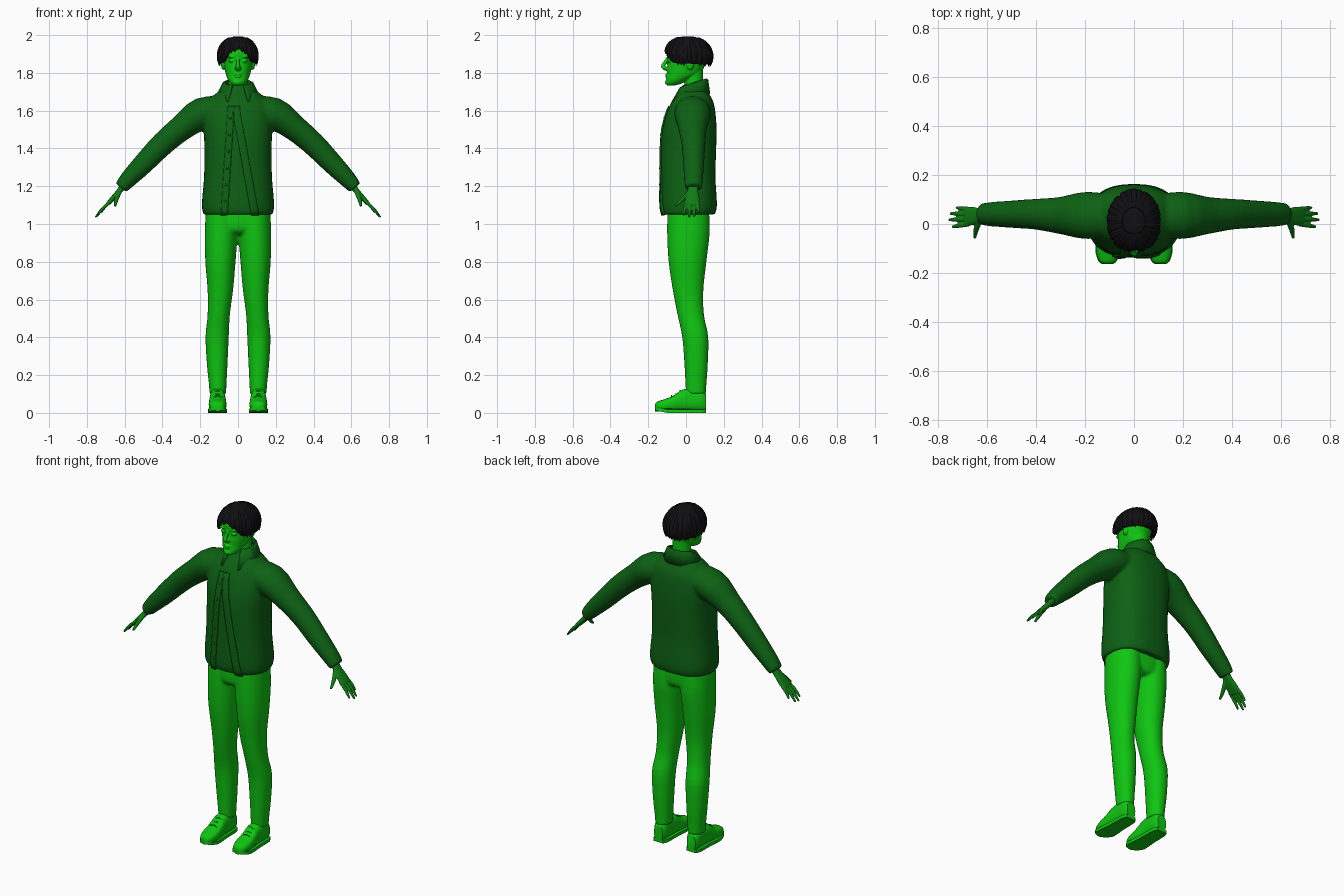
import bpy, bmesh, math, random
from mathutils import Vector

random.seed(4)
cube = bpy.data.objects.get("Cube")
if cube:
    bpy.data.objects.remove(cube, do_unlink=True)


def material(name, rgb):
    m = bpy.data.materials.new(name)
    m.use_nodes = True
    m.diffuse_color = (*rgb, 1)
    m.node_tree.nodes["Principled BSDF"].inputs["Base Color"].default_value = (*rgb, 1)
    return m


BRIGHT = material("bright green", (0.005, 0.56, 0.006))
JACKET = material("dark green", (0.004, 0.12, 0.007))
HAND = material("mid green", (0.005, 0.2, 0.008))
HAIR = material("soft black", (0.005, 0.005, 0.006))


def spline(rows, n=4):
    """Catmull-Rom interpolation of equal-length number rows."""
    out = []
    for i in range(len(rows) - 1):
        p = [rows[max(0, min(len(rows) - 1, i + k))] for k in (-1, 0, 1, 2)]
        for s in range(n):
            t = s / n
            out.append([b + 0.5 * t * (c - a + t * (2*a - 5*b + 4*c - d + t * (3*(b - c) + d - a)))
                        for a, b, c, d in zip(*p)])
    return out + [list(rows[-1])]


def unit_loop(e, n):
    """Points of a superellipse with exponent e."""
    pts = []
    for i in range(n):
        c, s = math.cos(math.tau * i / n), math.sin(math.tau * i / n)
        pts.append((math.copysign(abs(c) ** (2 / e), c), math.copysign(abs(s) ** (2 / e), s)))
    return pts


def stack(rows, e=2.3, n=32, steps=4):
    """Rings stacked in z from rows of z, x low, x high, y front, y back."""
    return [[Vector(((a + b + (b - a) * u) / 2, (f + k + (k - f) * v) / 2, z))
             for u, v in unit_loop(e, n)] for z, a, b, f, k in spline(rows, steps)]


def tube(rows, ref=(0, 1, 0), n=16, steps=3, e=2):
    """Rings along a path of x, y, z, radius across ref, radius along ref."""
    rows = spline(rows, steps)
    pts = [Vector(r[:3]) for r in rows]
    rings = []
    for i, r in enumerate(rows):
        t = (pts[min(i + 1, len(pts) - 1)] - pts[max(i - 1, 0)]).normalized()
        a = t.cross(Vector(ref)).normalized()
        b = a.cross(t)
        rings.append([pts[i] + a * u * r[3] + b * v * r[4] for u, v in unit_loop(e, n)])
    return rings


def ball(c, r):
    rows = []
    for i in range(9):
        a = math.pi * (0.03 + 0.94 * i / 8)
        w = math.sin(a)
        rows.append((c[2] - r[2] * math.cos(a), c[0] - r[0] * w, c[0] + r[0] * w,
                     c[1] - r[1] * w, c[1] + r[1] * w))
    return stack(rows, 2, 16, 1)


def mirrored(rings):
    return [[Vector((-p.x, p.y, p.z)) for p in ring] for ring in rings]


def build(name, parts, mat, voxel=0, relax=3, closed=True, solid=0):
    """One object from lofted parts, optionally fused into one skin."""
    bm = bmesh.new()
    for rings in parts:
        vs = [[bm.verts.new(p) for p in ring] for ring in rings]
        n = len(vs[0])
        for lo, hi in zip(vs, vs[1:]):
            for i in range(n if closed else n - 1):
                bm.faces.new((lo[i], lo[(i + 1) % n], hi[(i + 1) % n], hi[i]))
        if closed:
            bm.faces.new(vs[0])
            bm.faces.new(vs[-1])
    bmesh.ops.recalc_face_normals(bm, faces=bm.faces)
    me = bpy.data.meshes.new(name)
    bm.to_mesh(me)
    bm.free()
    me.materials.append(mat)
    ob = bpy.data.objects.new(name, me)
    bpy.context.collection.objects.link(ob)
    if solid:
        m = ob.modifiers.new("thickness", 'SOLIDIFY')
        m.thickness, m.offset = solid, 0
    if voxel:
        m = ob.modifiers.new("fuse", 'REMESH')
        m.mode, m.voxel_size, m.use_smooth_shade = 'VOXEL', voxel, True
        m = ob.modifiers.new("relax", 'SMOOTH')
        m.factor, m.iterations = 0.5, relax
    bpy.ops.object.select_all(action='DESELECT')
    ob.select_set(True)
    bpy.context.view_layer.objects.active = ob
    bpy.ops.object.shade_smooth_by_angle(angle=math.radians(45))
    return ob


# Trousers: pelvis and two legs fused
leg = stack([(1.08, 0, .17, -.098, .122), (.95, .002, .176, -.1, .125), (.8, .013, .173, -.092, .108),
             (.65, .026, .161, -.07, .092), (.52, .043, .161, -.045, .095), (.4, .049, .172, -.02, .118),
             (.25, .056, .164, -.008, .115), (.15, .061, .154, -.003, .108), (.1, .063, .151, 0, .105)], 2.1)
pelvis = stack([(.945, -.1, .1, -.06, .09), (.98, -.165, .165, -.095, .12), (1.12, -.165, .165, -.095, .12)], 2.3)
build("trousers", [leg, mirrored(leg), pelvis], BRIGHT, .008, 4)

# Jacket: body and sleeves fused
BODY = [(z, -w, w, f, k) for z, w, f, k in (
    (1.05, .183, -.128, .152), (1.08, .19, -.136, .162), (1.13, .19, -.138, .163), (1.25, .18, -.136, .156),
    (1.4, .178, -.133, .16), (1.5, .182, -.125, .162), (1.58, .18, -.105, .157), (1.64, .165, -.08, .147),
    (1.68, .13, -.055, .128), (1.72, .08, -.025, .107), (1.74, .066, -.015, .1))]
sleeve = tube([(.06, .035, 1.605, .07, .08), (.19, .035, 1.585, .085, .097), (.3, .035, 1.508, .069, .076),
               (.4, .04, 1.423, .063, .063), (.5, .04, 1.32, .056, .056), (.58, .04, 1.238, .046, .05),
               (.62, .04, 1.192, .037, .045)], n=24)
build("jacket", [stack(BODY, 2.4), sleeve, mirrored(sleeve)], JACKET, .009, 5)


def chest_y(x, z):
    row = min(spline(BODY, 20), key=lambda r: abs(r[0] - z))
    mid, half = (row[3] + row[4]) / 2, (row[4] - row[3]) / 2
    return mid - half * (1 - min(1, abs(x) / row[2]) ** 2.4) ** (1 / 2.4)


# Front plackets and hem-wide edges of the open jacket
def placket(name, edge, width):
    rings = []
    for i in range(25):
        z = 1.047 + .575 * i / 24
        xs = [edge(z) + width * k / 4 for k in range(5)]
        rings.append([Vector((x, chest_y(x, z) - .002, z)) for x in xs])
    build(name, [rings], JACKET, closed=False, solid=.009)


placket("left_placket", lambda z: .07 - .1 * min(1, (z - 1.05) / .55), .04)
placket("right_placket", lambda z: -.055 + .035 * (z - 1.05) / .55, -.035)
buttons = []
for i in range(6):
    z = 1.12 + .088 * i
    x = -.072 + .035 * (z - 1.05) / .55
    buttons.append(ball((x, chest_y(x, z) - .007, z), (.007, .004, .007)))
build("buttons", buttons, JACKET)

# Folded collar, with points falling on the chest
stand, fall = [], []
for i in range(33):
    a = math.radians(22 + 316 * i / 32)
    s, c = math.sin(a), math.cos(a)
    front = max(0, c) ** 2
    stand.append(Vector((.07 * s, .045 - .066 * c, 1.748 - .02 * c)))
    fall.append(Vector((s * (.108 + .03 * front), .035 - c * (.09 + .032 * front), 1.688 - .05 * front)))
ridge = [p.lerp(q, .25) + Vector((0, 0, .012)) for p, q in zip(stand, fall)]
inside = [Vector((p.x * .88, .045 + (p.y - .045) * .88, p.z - .05)) for p in stand]
build("collar", [[inside, stand, ridge, fall]], JACKET, closed=False, solid=.007)

# Hands
palm = tube([(.595, .04, 1.215, .02, .026), (.63, .036, 1.172, .015, .029), (.66, .033, 1.138, .014, .038),
             (.688, .03, 1.108, .011, .039)], e=2.5)
hand = [palm]
for by, tip in ((.0, (.742, -.012, 1.046)), (.02, (.755, .017, 1.035)),
                (.041, (.75, .043, 1.038)), (.06, (.725, .067, 1.06))):
    base = Vector((.675, by, 1.12))
    mid = base.lerp(Vector(tip), .55) + Vector((.003, 0, .003))
    hand.append(tube([(*base, .009, .0105), (*mid, .0085, .0095), (*tip, .005, .006)], n=10))
hand.append(tube([(.628, .02, 1.17, .012, .013), (.642, -.015, 1.135, .011, .012), (.648, -.04, 1.11, .009, .009),
                  (.65, -.058, 1.095, .005, .006)], ref=(1, 0, 0), n=10))
build("left_hand", hand, HAND, .0035, 2)
build("right_hand", [mirrored(p) for p in hand], HAND, .0035, 2)

# Shoes: lofted from toe to heel, with sole and laces
SHOE = [(-.164, .018, .045), (-.152, .034, .06), (-.115, .046, .072), (-.065, .046, .092), (-.02, .042, .122),
        (.03, .041, .13), (.08, .039, .125), (.106, .028, .1)]
upper = [[Vector((.108 + w * u, y, .008 + (top - .008) * (v + 1) / 2)) for u, v in unit_loop(2.6, 24)]
         for y, w, top in spline(SHOE)]
outline = spline(SHOE)
rim = [(w + .003, y) for y, w, _ in outline] + [(-w - .003, y) for y, w, _ in reversed(outline)]
sole = [[Vector((.108 + x, y, z + .012 * max(0, (-y - .1) / .06))) for x, y in rim] for z in (0, .018)]
laces = [tube([(.083, y, z - .008, .003, .003), (.108, y - .002, z + .002, .003, .003),
               (.133, y, z - .008, .003, .003)], n=8) for y, z in ((-.075, .09), (-.052, .1), (-.03, .116))]
for side, flip in (("left", lambda r: r), ("right", mirrored)):
    build(side + "_shoe", [flip(upper)], BRIGHT)
    build(side + "_sole", [flip(sole)], BRIGHT)
    build(side + "_laces", [flip(p) for p in laces], BRIGHT)

# Head with neck, nose, lips, brows, eyelids and ears
skull = stack([(z, -w, w, f, k) for z, w, f, k in (
    (1.733, .02, -.1, -.06), (1.745, .038, -.107, -.02), (1.765, .053, -.105, .02), (1.79, .064, -.101, .07),
    (1.82, .071, -.1, .09), (1.86, .077, -.097, .11), (1.9, .082, -.102, .115), (1.94, .078, -.09, .108),
    (1.97, .058, -.055, .08), (1.982, .03, -.02, .045))], 2.2)
neck = stack([(1.66, -.058, .058, -.015, .1), (1.74, -.05, .05, -.008, .09), (1.84, -.052, .052, -.01, .092)], 2)
nose = tube([(0, -.094, 1.885, .006, .007), (0, -.108, 1.86, .009, .008), (0, -.122, 1.833, .011, .012),
             (0, -.1, 1.818, .009, .014)], ref=(1, 0, 0))
face = [skull, neck, nose, ball((0, -.103, 1.79), (.022, .008, .005)), ball((0, -.102, 1.78), (.018, .008, .006)),
        ball((0, -.102, 1.75), (.018, .01, .012))]
for s in (-1, 1):
    face += [ball((s * .034, -.088, 1.864), (.017, .012, .008)), ball((s * .036, -.09, 1.885), (.024, .012, .006)),
             ball((s * .011, -.108, 1.825), (.008, .01, .007)), ball((s * .078, .022, 1.845), (.012, .02, .03))]
build("head", face, BRIGHT, .004, 2)


# Hair: a cap and many tapered locks from the crown to a parted fringe
def hair_end(a):
    f = abs((a + math.pi) % math.tau - math.pi)
    return 1.925 - .068 * min(1, f / .85) ** 2 - .016 * min(1, f / math.pi)


def hair_point(a, z, scale):
    h = max(0, (z - 1.875) / .12)
    r = scale * (math.sqrt(max(0, 1 - min(1, h) ** 2.3)) - max(0, 1.875 - z) * 1.6)
    return Vector((.105 * r * math.sin(a), .01 - .127 * r * math.cos(a), z))


cap = []
for i in range(15):
    t = math.sin(math.pi / 2 * (.03 + .97 * i / 14)) ** 2
    cap.append([hair_point(a, 1.993 + (hair_end(a) - 1.993) * t, 1) for a in
                [math.tau * k / 48 for k in range(48)]])
cap.append([Vector((p.x * .75, .01 + (p.y - .01) * .75, p.z + .012)) for p in cap[-1]])
build("hair_cap", [cap], HAIR)

locks = []
for k in range(84):
    a0 = math.tau * k / 84 + random.uniform(-.04, .04)
    swirl, drop = random.uniform(-.12, .2), random.uniform(-.01, .012)
    size, lift = random.uniform(.009, .013), random.uniform(.99, 1.035)
    rows = []
    for i, t in enumerate((.04, .15, .35, .6, .85, 1)):
        a = a0 + swirl * t
        p = hair_point(a, 1.99 + (hair_end(a) - drop - 1.99) * t, lift)
        w = size * (.7, .9, 1, 1, .7, .15)[i]
        rows.append((*p, w, w * .5))
    locks.append(tube(rows, ref=(math.sin(a0), -math.cos(a0), .35), n=8))
build("hair_locks", locks, HAIR)
